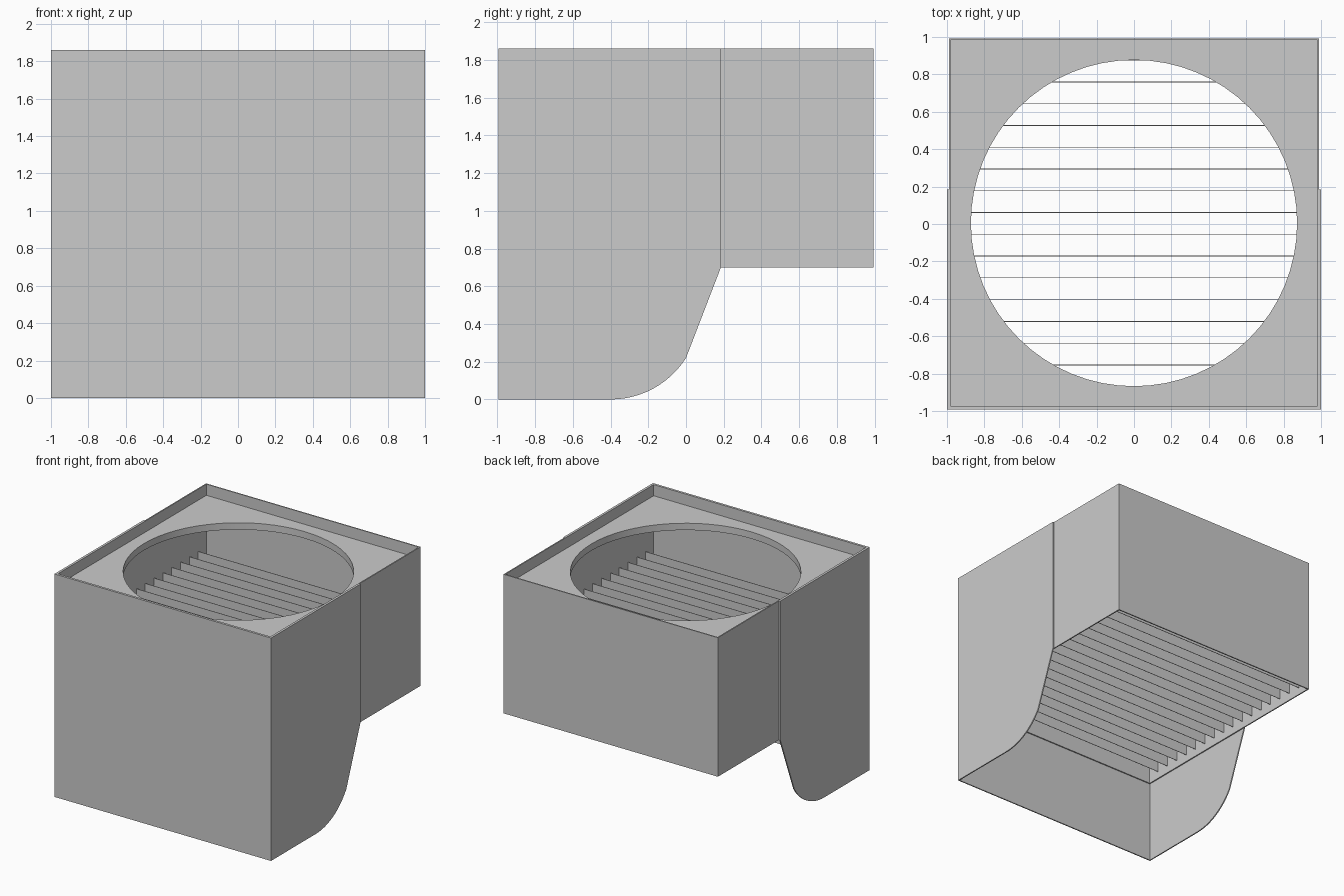
import bpy, bmesh
from math import sin, cos, tau, asin

if "Cube" in bpy.data.objects:
    bpy.data.objects.remove(bpy.data.objects["Cube"])

TOP, MID = 1.86, 0.70            # rim height, underside of casing
FRONT, BACK = -0.993, 0.993
T = 0.01                         # sheet thickness


def finish(name, bm):
    bmesh.ops.recalc_face_normals(bm, faces=bm.faces)
    me = bpy.data.meshes.new(name)
    bm.to_mesh(me)
    bm.free()
    ob = bpy.data.objects.new(name, me)
    bpy.context.collection.objects.link(ob)
    return ob


def ring(name, outer, inner, z0, z1):
    """Solid between two matching closed outlines, from z0 to z1."""
    bm = bmesh.new()
    loops = [[bm.verts.new((x, y, z)) for x, y in pts]
             for pts, z in ((outer, z0), (outer, z1), (inner, z1), (inner, z0))]
    n = len(outer)
    for a, b in zip(loops, loops[1:] + loops[:1]):
        for i in range(n):
            j = (i + 1) % n
            bm.faces.new((a[i], a[j], b[j], b[i]))
    return finish(name, bm)


def side_prism(name, profile, x0, x1):
    """Extrude a (y, z) profile from x0 to x1."""
    bm = bmesh.new()
    face = bm.faces.new([bm.verts.new((x0, y, z)) for y, z in profile])
    new = bmesh.ops.extrude_face_region(bm, geom=[face])["geom"]
    bmesh.ops.translate(bm, vec=(x1 - x0, 0, 0),
                        verts=[v for v in new if isinstance(v, bmesh.types.BMVert)])
    return finish(name, bm)


def rect(x, y0, y1):
    return [(-x, y0), (x, y0), (x, y1), (-x, y1)]


def block(name, x, y0, y1, z0, z1):
    return side_prism(name, [(y0, z0), (y1, z0), (y1, z1), (y0, z1)], -x, x)


# Open rectangular casing
cx, cy = 1 - T, FRONT + T
ring("casing", rect(cx, cy, BACK), rect(cx - T, cy + T, BACK - T), MID, TOP)

# Recessed top plate with round fan opening
hx, y0, y1 = cx - T, cy + T, BACK - T
yc, hy = (y0 + y1) / 2, (y1 - y0) / 2
outer, hole = [], []
for i in range(64):
    c, s = cos(tau * i / 64), sin(tau * i / 64)
    k = max(abs(c), abs(s))
    outer.append((hx * c / k, yc + hy * s / k))
    hole.append((0.872 * c, yc + 0.872 * s))
plate = ring("top_plate", outer, hole, 1.71, 1.767)
bpy.context.view_layer.objects.active = plate
plate.select_set(True)
bpy.ops.object.shade_smooth_by_angle()

# Wraparound skirt: front sheet and two curved cheeks
block("skirt_front", 1, FRONT, FRONT + T, 0, TOP)
r = 0.474
a_end = asin(0.4 / r)
arc = [(-0.4 + r * sin(a_end * i / 12), r - r * cos(a_end * i / 12)) for i in range(13)]
cheek = [(FRONT + T, 0)] + arc + [(0.185, MID), (0.185, TOP), (FRONT + T, TOP)]
for name, s in (("left", -1), ("right", 1)):
    side_prism("skirt_cheek_" + name, cheek, s * (1 - T), s)

# Vertical fill sheets inside the casing
for i in range(16):
    y = 0.876 - i * 0.1164
    block(f"fill_sheet_{i + 1}", hx, y - 0.002, y + 0.002, 0.76, 1.34)
